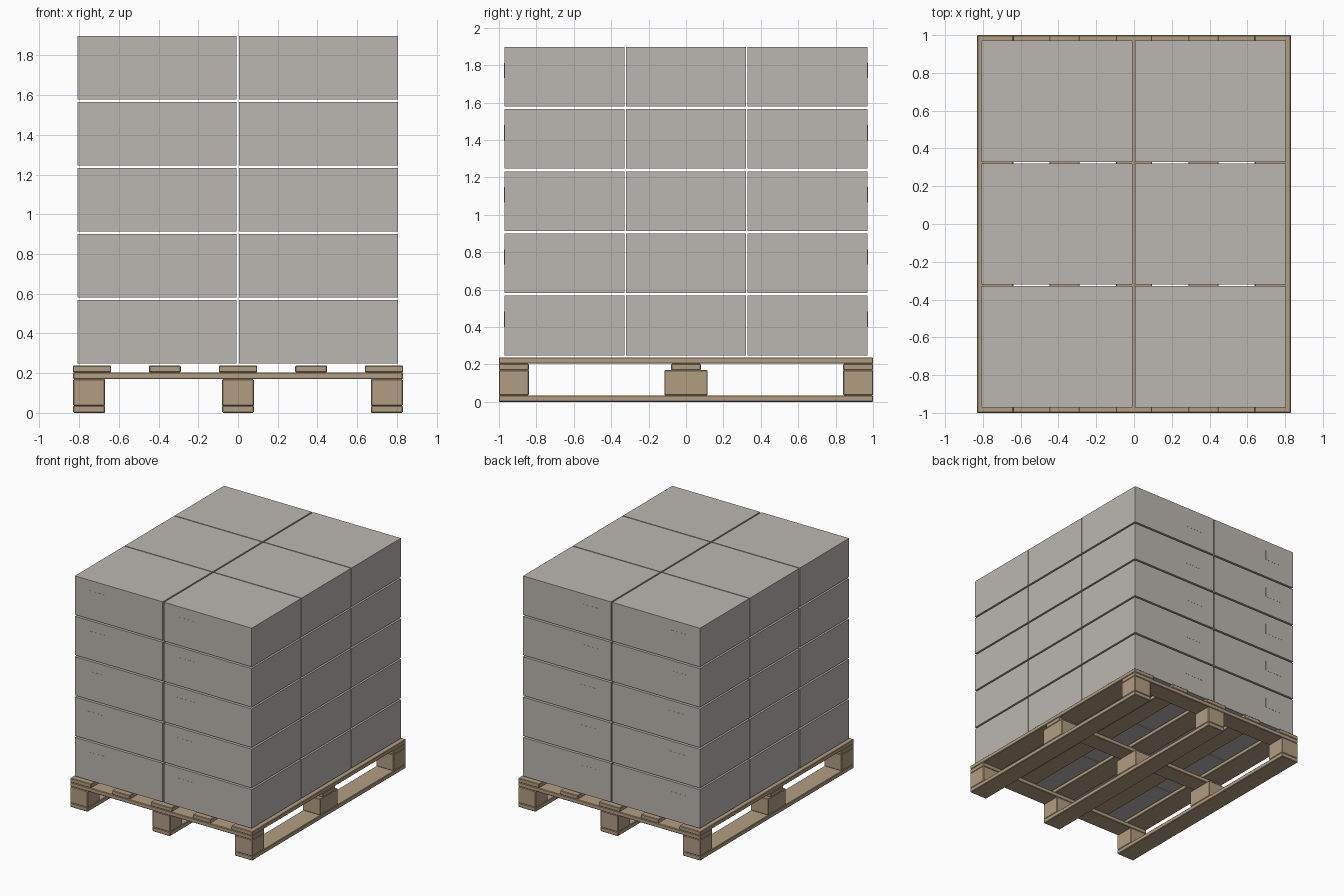
import bpy

cube = bpy.data.objects.get("Cube")
if cube:
    bpy.data.objects.remove(cube, do_unlink=True)


def material(name, rgb):
    m = bpy.data.materials.new(name)
    m.use_nodes = True
    m.diffuse_color = (*rgb, 1)
    m.node_tree.nodes["Principled BSDF"].inputs["Base Color"].default_value = (*rgb, 1)
    return m


CARTON = material("warm_grey", (0.5, 0.47, 0.44))
WOOD = material("tan_wood", (0.45, 0.34, 0.22))


def block(name, mat, xs, ys, zs, bevel=0):
    """Axis-aligned box given by its extents on each axis."""
    spans = (xs, ys, zs)
    bpy.ops.mesh.primitive_cube_add(size=1, location=[(a + b) / 2 for a, b in spans])
    ob = bpy.context.object
    ob.name = name
    ob.scale = [b - a for a, b in spans]
    bpy.ops.object.transform_apply(location=False, rotation=False, scale=True)
    ob.data.materials.append(mat)
    if bevel:
        mod = ob.modifiers.new("worn_edges", 'BEVEL')
        mod.width = bevel
        mod.segments = 1
    return ob


def around(c, half):
    return (c - half, c + half)


EDGE = 0.004
FULL_X, FULL_Y = (-0.83, 0.83), (-1, 1)
COLUMNS = (-0.75, 0, 0.75)
# Half depth of the blocks is larger in the middle row
ROWS = ((-0.92, 0.08), (0, 0.115), (0.92, 0.08))

# Pallet: bottom runners, blocks and cross boards
for x in COLUMNS:
    block("bottom_runner", WOOD, around(x, 0.08), FULL_Y, (0, 0.035), EDGE)
    for y, half in ROWS:
        block("pallet_block", WOOD, around(x, 0.08), around(y, half), (0.035, 0.17), EDGE)
for y, _ in ROWS:
    block("cross_board", WOOD, FULL_X, around(y, 0.08), (0.17, 0.204), EDGE)

# Pallet: deck boards, alternating wide and narrow
for x, half in ((-0.735, 0.096), (-0.368, 0.08), (0, 0.096), (0.368, 0.08), (0.735, 0.096)):
    block("deck_board", WOOD, around(x, half), FULL_Y, (0.204, 0.238), EDGE)

# Stacked cartons with a label plate on the outward front and back faces
W, D, H = 0.8, 0.642, 0.319
for layer in range(5):
    z = 0.249 + layer * 0.3325
    for x in (-0.807, 0.005):
        for row in (-1, 0, 1):
            yc = row * 0.65
            block("carton", CARTON, (x, x + W), around(yc, D / 2), (z, z + H))
            if row:
                face = yc + row * D / 2
                block("carton_label", CARTON, (x + 0.118, x + 0.28),
                      around(face, 0.001), (z + 0.152, z + 0.234))
